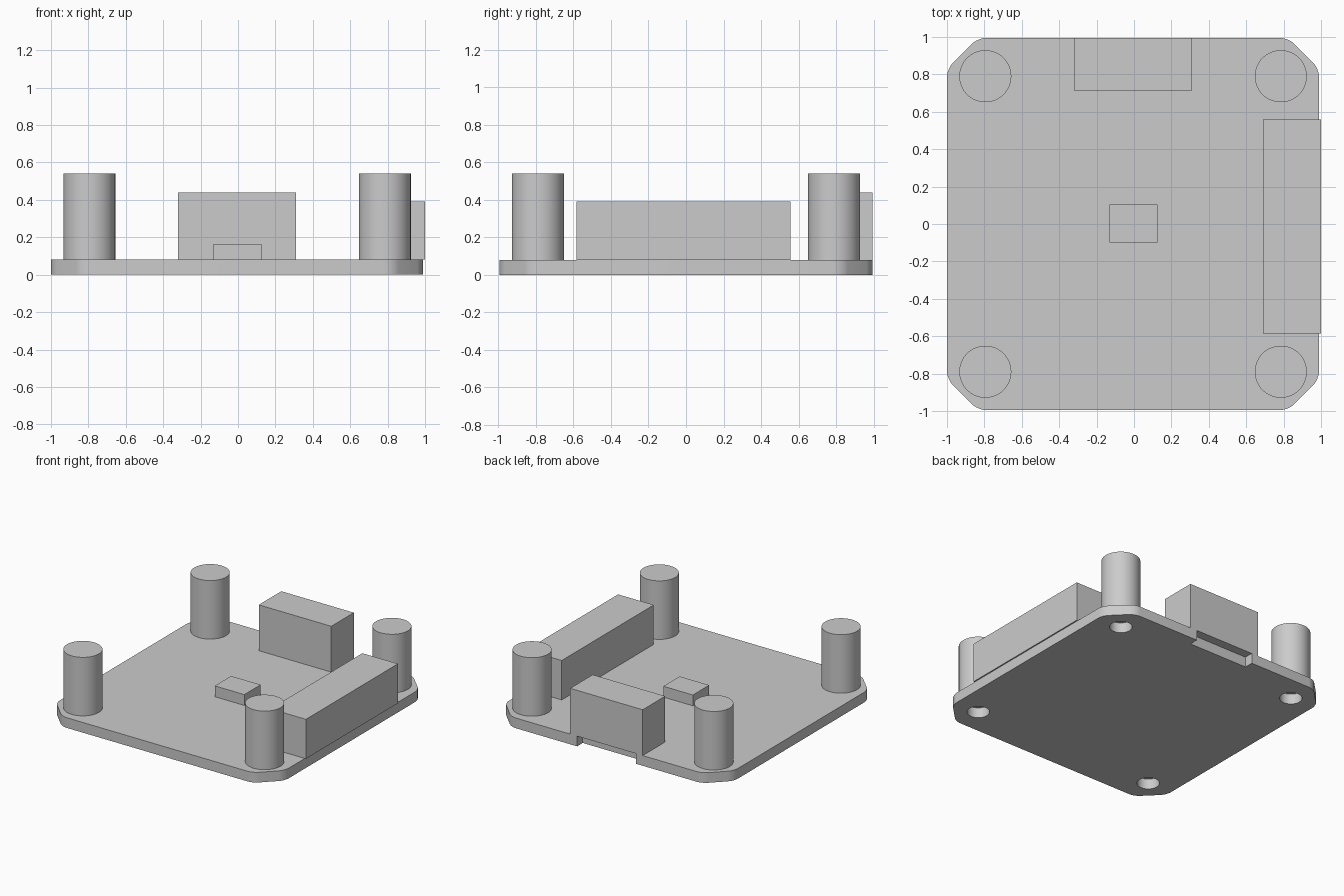
import bpy
import bmesh
import math

if "Cube" in bpy.data.objects:
    bpy.data.objects.remove(bpy.data.objects["Cube"], do_unlink=True)

grey = bpy.data.materials.new("plain grey")
grey.use_nodes = True
grey.diffuse_color = (0.6, 0.6, 0.6, 1)
grey.node_tree.nodes["Principled BSDF"].inputs["Base Color"].default_value = (0.6, 0.6, 0.6, 1)

THICK = 0.08      # board thickness
BOARD_X = -0.005  # board centre
HALF = 0.995      # half board width
PILLAR = 0.79     # pillar offset from the board centre


def finish(obj):
    obj.data.materials.append(grey)
    return obj


def box(name, x, y, z):
    """Box spanning the given (low, high) ranges."""
    spans = (x, y, z)
    bpy.ops.mesh.primitive_cube_add(size=1, location=[(a + b) / 2 for a, b in spans])
    obj = bpy.context.object
    obj.name = name
    obj.scale = [b - a for a, b in spans]
    bpy.ops.object.transform_apply(location=False, rotation=False, scale=True)
    return finish(obj)


def cylinder(name, x, y, radius, z):
    bpy.ops.mesh.primitive_cylinder_add(vertices=64, radius=radius, depth=z[1] - z[0],
                                        location=(x, y, (z[0] + z[1]) / 2))
    obj = bpy.context.object
    obj.name = name
    bpy.ops.object.shade_smooth_by_angle(angle=math.radians(30))
    return finish(obj)


# Board: square with cut corners, extruded, then the upright edges rounded
cut = HALF - 0.165
outline = []
for sx, sy in ((1, 1), (-1, 1), (-1, -1), (1, -1)):
    pair = [(sx * HALF, sy * cut), (sx * cut, sy * HALF)]
    outline += pair if sx == sy else pair[::-1]
bm = bmesh.new()
base = bm.faces.new([bm.verts.new((x + BOARD_X, y, 0)) for x, y in outline])
top = bmesh.ops.extrude_face_region(bm, geom=[base])
bmesh.ops.translate(bm, vec=(0, 0, THICK),
                    verts=[v for v in top["geom"] if isinstance(v, bmesh.types.BMVert)])
upright = [e for e in bm.edges if abs(e.verts[0].co.z - e.verts[1].co.z) > THICK / 2]
bmesh.ops.bevel(bm, geom=upright, offset=0.045, segments=6, profile=0.5, affect='EDGES')
bmesh.ops.recalc_face_normals(bm, faces=bm.faces)
mesh = bpy.data.meshes.new("board")
bm.to_mesh(mesh)
bm.free()
board = finish(bpy.data.objects.new("board", mesh))
bpy.context.collection.objects.link(board)

# Notch in the back edge and a screw hole under each pillar
cutters = [box("notch_cutter", (-0.26, 0.25), (0.925, 1.1), (-0.1, 0.2))]
for side, sx in (("left", 1), ("right", -1)):
    for end, sy in (("front", -1), ("back", 1)):
        x, y = BOARD_X + sx * PILLAR, sy * PILLAR
        cylinder(f"{end}_{side}_pillar", x, y, 0.139, (THICK, 0.54))
        cutters.append(cylinder(f"{end}_{side}_hole_cutter", x, y, 0.08, (-0.1, 0.2)))
for cutter in cutters:
    mod = board.modifiers.new(cutter.name, 'BOOLEAN')
    mod.operation = 'DIFFERENCE'
    mod.solver = 'EXACT'
    mod.object = cutter

# Apply the cuts and drop the cutters
bpy.ops.object.select_all(action='DESELECT')
board.select_set(True)
bpy.context.view_layer.objects.active = board
for mod in list(board.modifiers):
    bpy.ops.object.modifier_apply(modifier=mod.name)
for cutter in cutters:
    bpy.data.objects.remove(cutter, do_unlink=True)
bpy.ops.object.shade_smooth_by_angle(angle=math.radians(30))

# Connectors and chip on top of the board
box("back_connector", (-0.32, 0.31), (0.715, HALF), (THICK, 0.44))
box("side_connector", (0.69, 1.0), (-0.585, 0.558), (THICK, 0.39))
box("chip", (-0.132, 0.125), (-0.1, 0.103), (THICK, 0.165))
